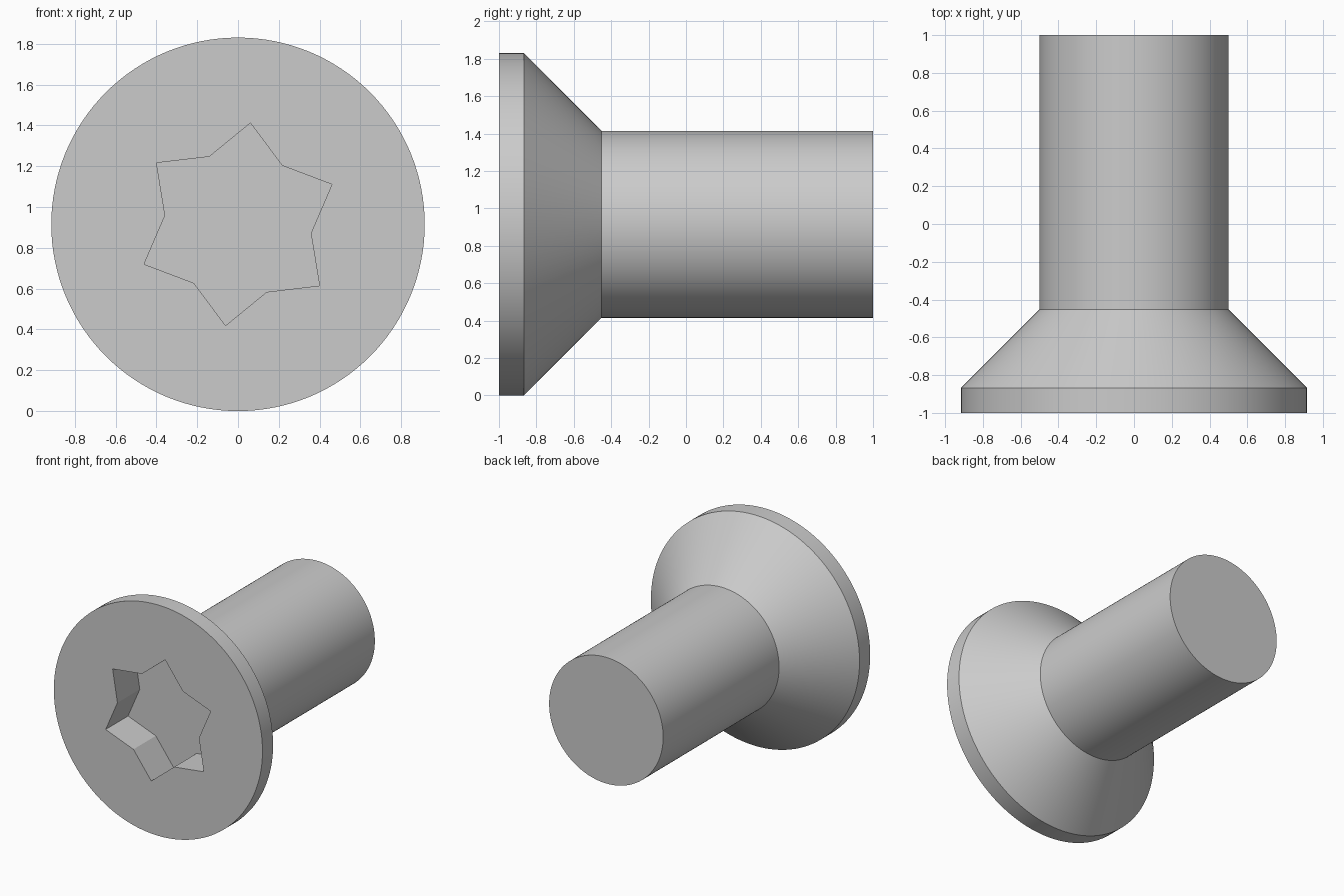
import bpy, bmesh
from math import sin, cos, pi, radians

if "Cube" in bpy.data.objects:
    bpy.data.objects.remove(bpy.data.objects["Cube"], do_unlink=True)

SEGMENTS = 128
HEAD_RADIUS = 0.915
SHANK_RADIUS = 0.5
RECESS_DEPTH = 0.28

steel = bpy.data.materials.new("steel grey")
steel.use_nodes = True
grey = (0.6, 0.6, 0.6, 1)
steel.diffuse_color = grey
steel.node_tree.nodes["Principled BSDF"].inputs["Base Color"].default_value = grey

bm = bmesh.new()


def ring(radii, y, count, start=0.0):
    """Closed loop around the screw axis, cycling through the radii."""
    verts = []
    for i in range(count):
        a = start + 2 * pi * i / count
        r = radii[i % len(radii)]
        verts.append(bm.verts.new((r * cos(a), y, HEAD_RADIUS + r * sin(a))))
    return verts


def loop_edges(verts):
    return [bm.edges.new((v, verts[i - 1])) for i, v in enumerate(verts)]


def bridge(a, b):
    for i in range(len(a)):
        bm.faces.new((a[i - 1], a[i], b[i], b[i - 1]))


# Head rim, countersunk cone and shank
profile = [(HEAD_RADIUS, -1), (HEAD_RADIUS, -0.867),
           (SHANK_RADIUS, -0.452), (SHANK_RADIUS, 1)]
body = [ring([r], y, SEGMENTS) for r, y in profile]
front_edges = loop_edges(body[0])
for a, b in zip(body, body[1:]):
    bridge(a, b)
bm.faces.new(body[-1])

# Six-pointed drive recess
star = [0.5, 0.36]
mouth = ring(star, -1, 12, radians(23))
floor = ring(star, -1 + RECESS_DEPTH, 12, radians(23))
mouth_edges = loop_edges(mouth)
bridge(mouth, floor)
bm.faces.new(floor)

# Flat front face around the recess
bmesh.ops.triangle_fill(bm, edges=front_edges + mouth_edges, use_beauty=True)
bmesh.ops.dissolve_limit(bm, angle_limit=0.001, verts=[],
                         edges=[e for e in bm.edges if all(abs(v.co.y + 1) < 1e-5 for v in e.verts)])
bmesh.ops.recalc_face_normals(bm, faces=bm.faces[:])

mesh = bpy.data.meshes.new("countersunk_screw")
bm.to_mesh(mesh)
bm.free()
mesh.materials.append(steel)
screw = bpy.data.objects.new("countersunk_screw", mesh)
bpy.context.collection.objects.link(screw)

bpy.ops.object.select_all(action="DESELECT")
screw.select_set(True)
bpy.context.view_layer.objects.active = screw
bpy.ops.object.shade_smooth_by_angle(angle=radians(25))
